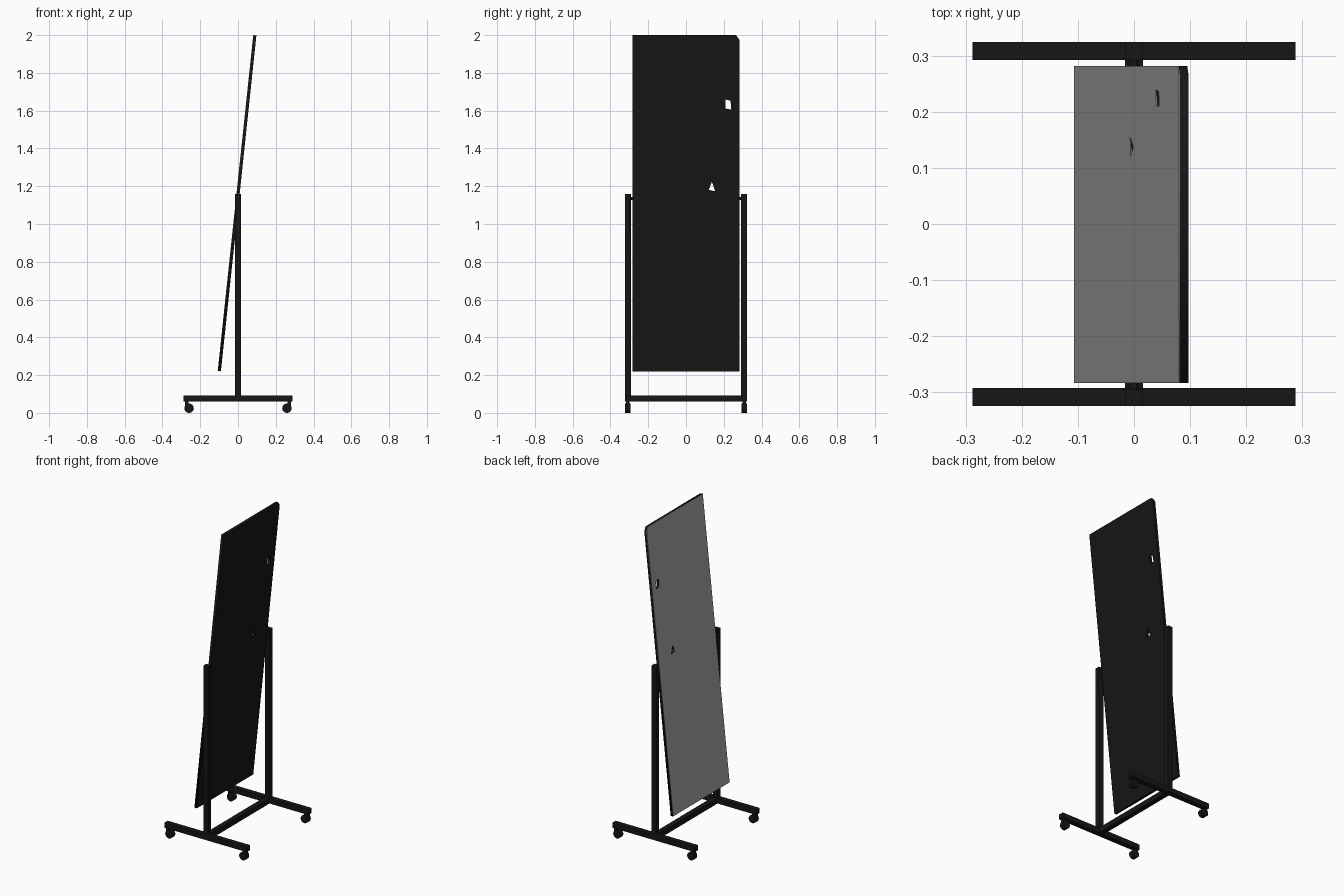
import bpy, math
from mathutils import Matrix, Vector

if "Cube" in bpy.data.objects:
    bpy.data.objects.remove(bpy.data.objects["Cube"])


def material(name, v):
    m = bpy.data.materials.new(name)
    m.diffuse_color = (v, v, v, 1)
    m.use_nodes = True
    m.node_tree.nodes["Principled BSDF"].inputs["Base Color"].default_value = m.diffuse_color
    return m


BLACK = material("black_metal", 0.008)
GLASS = material("mirror_grey", 0.4)
TILT = math.radians(6.03)


def box(name, lo, hi):
    lo, hi = Vector(lo), Vector(hi)
    bpy.ops.mesh.primitive_cube_add(size=1, location=(lo + hi) / 2)
    o = bpy.context.object
    o.name = name
    o.scale = hi - lo
    bpy.ops.object.transform_apply(location=False, rotation=False, scale=True)
    o.data.materials.append(BLACK)
    return o


def cylinder(name, loc, r, width, sides=24):
    bpy.ops.mesh.primitive_cylinder_add(vertices=sides, radius=r, depth=width,
                                        location=loc, rotation=(math.pi / 2, 0, 0))
    o = bpy.context.object
    o.name = name
    o.data.materials.append(BLACK)
    bpy.ops.object.shade_smooth_by_angle()
    return o


def sheet(name, loops, n0, n1, mat):
    """Flat tilted sheet with holes, between offsets n0 and n1 along its normal."""
    cu = bpy.data.curves.new(name, 'CURVE')
    cu.dimensions = '2D'
    cu.fill_mode = 'BOTH'
    cu.extrude = (n1 - n0) / 2
    for pts in loops:
        s = cu.splines.new('POLY')
        s.points.add(len(pts) - 1)
        for p, (y, z) in zip(s.points, pts):
            p.co = (y, (z - 1.11) / math.cos(TILT), 0, 1)
        s.use_cyclic_u = True
    o = bpy.data.objects.new(name, cu)
    bpy.context.collection.objects.link(o)
    along = Vector((math.sin(TILT), 0, math.cos(TILT)))
    normal = Vector((math.cos(TILT), 0, -math.sin(TILT)))
    m = Matrix((Vector((0, 1, 0)), along, normal)).transposed().to_4x4()
    m.translation = Vector((-0.005, 0, 1.11)) + normal * (n0 + n1) / 2
    o.matrix_world = m
    bpy.ops.object.select_all(action='DESELECT')
    o.select_set(True)
    bpy.context.view_layer.objects.active = o
    bpy.ops.object.convert(target='MESH')
    o = bpy.context.object
    o.name = name
    o.data.materials.append(mat)


# tilted panel: chipped corner and two small holes
loops = [
    [(-0.283, 0.221), (0.282, 0.221), (0.282, 1.975), (0.265, 1.999), (-0.283, 1.999)],
    [(0.21, 1.66), (0.236, 1.653), (0.24, 1.605), (0.21, 1.61)],
    [(0.137, 1.225), (0.155, 1.172), (0.12, 1.18)],
]
sheet("backing_panel", loops, -0.007, 0.0085, BLACK)
sheet("mirror_face", loops, -0.0085, -0.007, GLASS)

# stand, repeated on both sides
for s, side in ((-1, "front"), (1, "back")):
    ya, yb = sorted((s * 0.292, s * 0.324))
    box(side + "_foot", (-0.288, ya, 0.06), (0.288, yb, 0.093))
    post = box(side + "_post", (-0.016, ya, 0.09), (0.016, yb, 1.16))
    if s < 0:
        # inner edge of this post narrows at the top
        post.data.transform(Matrix.Identity(4))
        for v in post.data.vertices:
            if v.co.z > 0 and v.co.y > 0 and v.co.x > 0:
                v.co.y -= 0.004
    cylinder(side + "_pivot", (0, s * 0.287, 1.135), 0.008, 0.02, 12)
    for e, end in ((-1, "left"), (1, "right")):
        xa, xb = sorted((e * 0.263, e * 0.281))
        box(f"{side}_{end}_caster_fork", (xa, s * 0.308 - 0.009, 0.025),
            (xb, s * 0.308 + 0.009, 0.061))
        cylinder(f"{side}_{end}_caster_wheel", (e * 0.259, s * 0.308, 0.025), 0.025, 0.03)

# lower crossbar
box("crossbar", (-0.016, -0.293, 0.06), (0.016, 0.293, 0.093))
